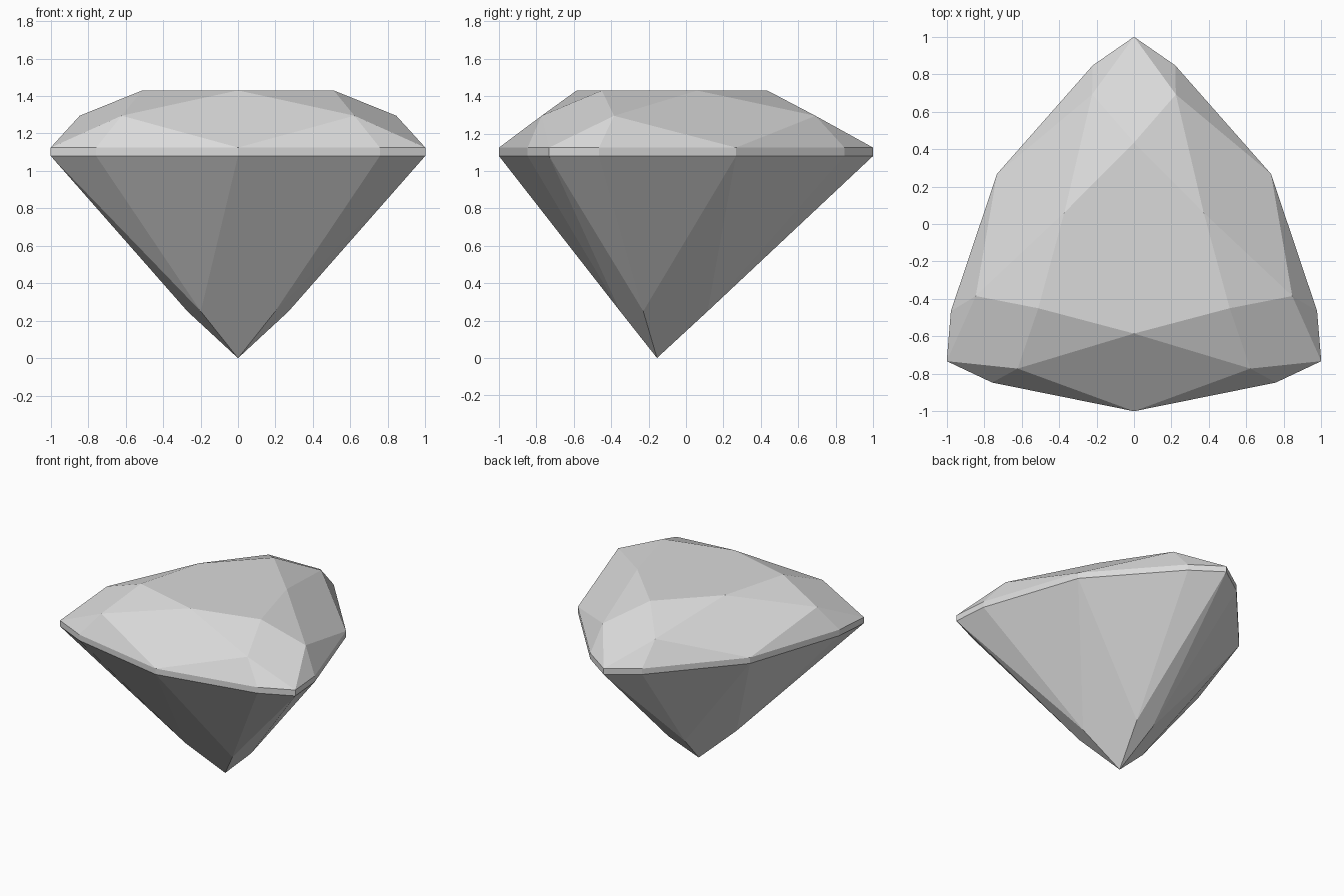
import bpy
import bmesh
from math import cos, sin, radians

default = bpy.data.objects.get("Cube")
if default:
    bpy.data.objects.remove(default, do_unlink=True)

CENTRE_Y = -0.155          # centre of the three-fold symmetry

stone = bpy.data.materials.new("pale_grey_stone")
stone.use_nodes = True
colour = (0.7, 0.7, 0.7, 1)
stone.diffuse_color = colour
stone.node_tree.nodes["Principled BSDF"].inputs["Base Color"].default_value = colour

bm = bmesh.new()


def ring(z, points):
    """Repeat (angle from corner, radius) points around the three corners."""
    verts = []
    for k in range(3):
        for angle, radius in points:
            a = radians(90 + 120 * k + angle)
            verts.append(bm.verts.new((radius * cos(a), CENTRE_Y + radius * sin(a), z)))
    return verts


def at(verts, i):
    return verts[i % len(verts)]


def facets(girdle, star, inner):
    """Corner kites, side kites and the pairs of girdle triangles."""
    for k in range(3):
        c, s = 4 * k, 2 * k
        bm.faces.new((girdle[c], star[s], at(inner, s), star[s - 1]))
        bm.faces.new((girdle[c + 2], star[s + 1], at(inner, s + 1), star[s]))
        for j in range(4):
            bm.faces.new((girdle[c + j], at(girdle, c + j + 1), star[s + j // 2]))


# Rings of corners, from the culet up to the table
outline = [(0, 1.155), (12.4, 1.026), (60, 0.845), (107.6, 1.026)]
culet = [bm.verts.new((0, CENTRE_Y, 0))]
pavilion = ring(0.25, [(14.8, 0.28), (105.2, 0.28)])
girdle_low = ring(1.08, outline)
girdle_high = ring(1.125, outline)
crown = ring(1.295, [(14.8, 0.876), (105.2, 0.876)])
table = ring(1.43, [(0, 0.59), (60, 0.43)])

# Pavilion and crown facets
facets(girdle_low, pavilion, culet)
facets(girdle_high, crown, table)

# Girdle band
for i in range(12):
    bm.faces.new((girdle_low[i], at(girdle_low, i + 1),
                  at(girdle_high, i + 1), girdle_high[i]))

# Star facets and the flat table
for i in range(6):
    bm.faces.new((crown[i], table[i], at(table, i + 1)))
bm.faces.new(table)

bmesh.ops.recalc_face_normals(bm, faces=bm.faces)
mesh = bpy.data.meshes.new("cut_gemstone")
bm.to_mesh(mesh)
bm.free()
mesh.materials.append(stone)
gem = bpy.data.objects.new("cut_gemstone", mesh)
bpy.context.collection.objects.link(gem)
